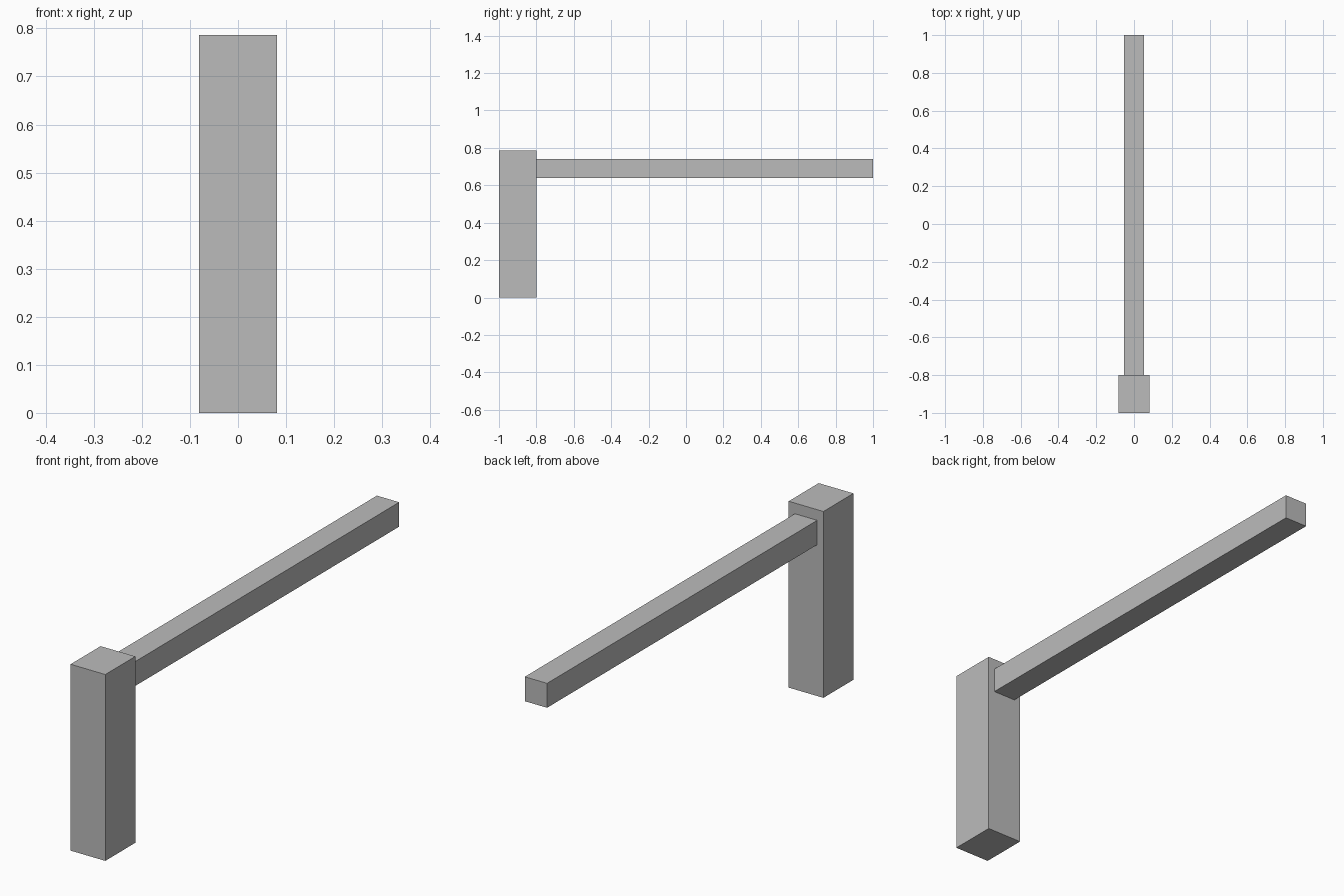
import bpy

default_cube = bpy.data.objects.get("Cube")
if default_cube:
    bpy.data.objects.remove(default_cube, do_unlink=True)

# Single plain grey
GREY = (0.5, 0.5, 0.5, 1)
grey = bpy.data.materials.new("grey")
grey.use_nodes = True
grey.diffuse_color = GREY
bsdf = next(n for n in grey.node_tree.nodes if n.type == "BSDF_PRINCIPLED")
bsdf.inputs["Base Color"].default_value = GREY


def box(name, low, high):
    """Flat-faced box spanning two opposite corners."""
    centre = [(a + b) / 2 for a, b in zip(low, high)]
    bpy.ops.mesh.primitive_cube_add(size=1, location=centre)
    obj = bpy.context.object
    obj.name = obj.data.name = name
    obj.scale = [b - a for a, b in zip(low, high)]
    bpy.ops.object.transform_apply(location=False, rotation=False, scale=True)
    obj.data.materials.append(grey)
    return obj


# Upright post at the front
box("post", (-0.081, -1, 0), (0.081, -0.8, 0.786))

# Long arm reaching back from near the top of the post
box("arm", (-0.052, -0.8, 0.638), (0.052, 1, 0.741))
